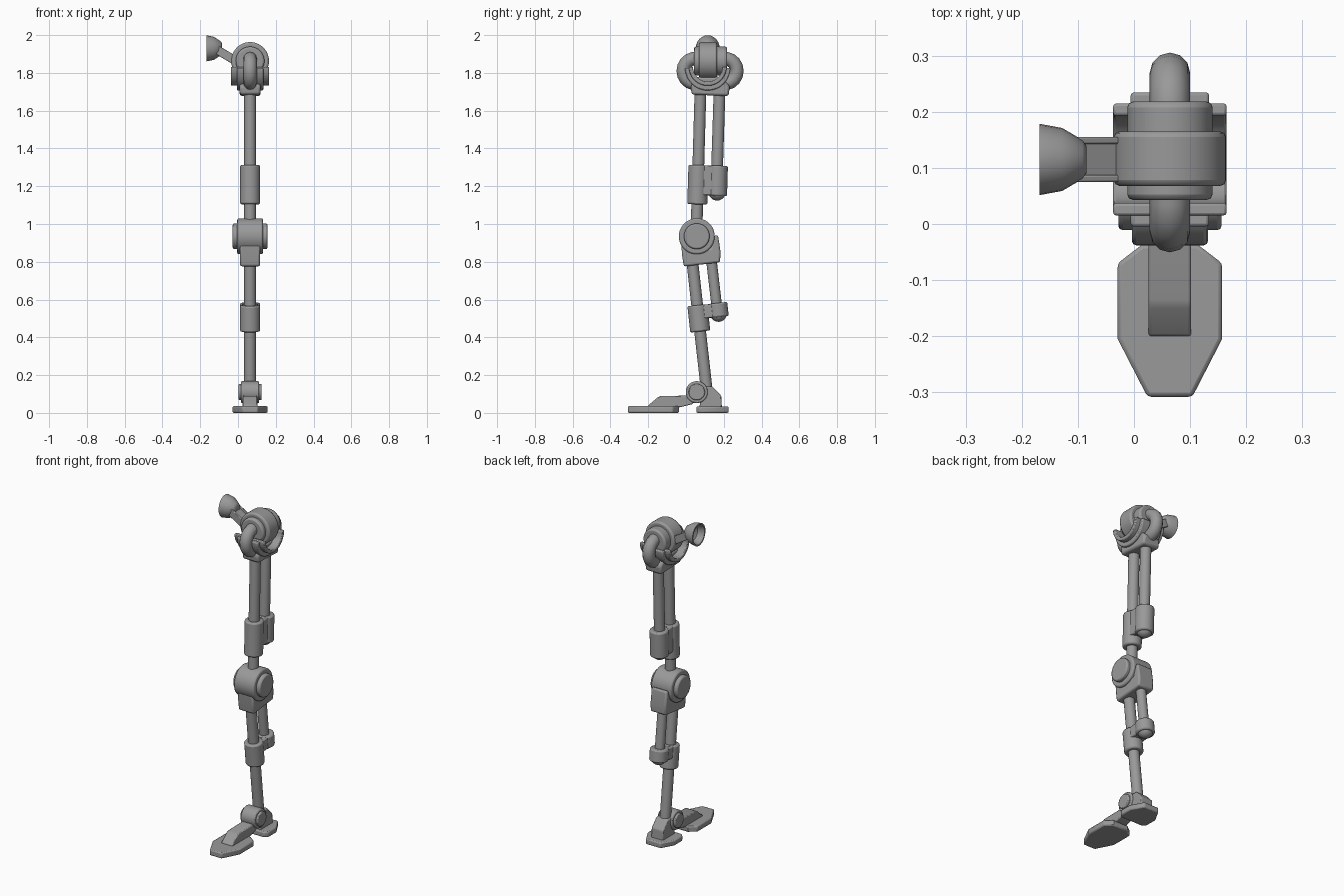
import bpy, bmesh, math
from mathutils import Vector, Matrix

if "Cube" in bpy.data.objects:
    bpy.data.objects.remove(bpy.data.objects["Cube"])

CX = 0.064  # centre line of the leg
V = Vector
gray = bpy.data.materials.new("metal_gray")
gray.diffuse_color = (0.32, 0.32, 0.32, 1)
gray.use_nodes = True
gray.node_tree.nodes["Principled BSDF"].inputs["Base Color"].default_value = gray.diffuse_color


def finish(name, bm, bevel=0.0, angle=35):
    bmesh.ops.recalc_face_normals(bm, faces=bm.faces)
    me = bpy.data.meshes.new(name)
    bm.to_mesh(me)
    bm.free()
    ob = bpy.data.objects.new(name, me)
    bpy.context.collection.objects.link(ob)
    me.materials.append(gray)
    if bevel:
        m = ob.modifiers.new("bevel", 'BEVEL')
        m.width, m.segments, m.limit_method = bevel, 2, 'ANGLE'
        m.angle_limit = math.radians(40)
    bpy.ops.object.select_all(action='DESELECT')
    ob.select_set(True)
    bpy.context.view_layer.objects.active = ob
    bpy.ops.object.shade_smooth_by_angle(angle=math.radians(angle))
    return ob


def rod(name, a, b, r, bevel=0.0, seg=32):
    a, b = V(a), V(b)
    d = b - a
    bm = bmesh.new()
    mat = Matrix.Translation((a + b) / 2) @ d.to_track_quat('Z', 'Y').to_matrix().to_4x4()
    bmesh.ops.create_cone(bm, cap_ends=True, segments=seg, radius1=r, radius2=r,
                          depth=d.length, matrix=mat)
    return finish(name, bm, bevel)


def axle(name, y, z, r, half, bevel):
    return rod(name, (CX - half, y, z), (CX + half, y, z), r, bevel, 48)


def prism(name, pts, axis, lo, hi, bevel=0.0):
    """Extrude a 2D outline along x (points are y, z) or z (points are x, y)."""
    bm = bmesh.new()
    make = (lambda p: (lo, p[0], p[1])) if axis == 'x' else (lambda p: (p[0], p[1], lo))
    f = bm.faces.new([bm.verts.new(make(p)) for p in pts])
    ext = bmesh.ops.extrude_face_region(bm, geom=[f])
    step = V((hi - lo, 0, 0)) if axis == 'x' else V((0, 0, hi - lo))
    bmesh.ops.translate(bm, vec=step, verts=[v for v in ext['geom'] if isinstance(v, bmesh.types.BMVert)])
    return finish(name, bm, bevel)


def arc(cy, cz, r, a0, a1, n=24):
    return [(cy + r * math.cos(math.radians(a0 + (a1 - a0) * i / n)),
             cz + r * math.sin(math.radians(a0 + (a1 - a0) * i / n))) for i in range(n + 1)]


def box(name, centre, size, rot=None, bevel=0.0):
    bm = bmesh.new()
    mat = Matrix.Translation(centre) @ (rot or Matrix()) @ Matrix.Diagonal((*size, 1))
    bmesh.ops.create_cube(bm, size=1, matrix=mat)
    return finish(name, bm, bevel)


def clamp(name, top, down, gap, long, short, r=0.053):
    """Sleeve on the front rod joined to a shorter round-ended sleeve on the rear rod."""
    top, down = V(top), V(down).normalized()
    back = V((1, 0, 0)).cross(down)
    back = back if back.y > 0 else -back
    rear = top + back * gap
    rod(name + "_front_sleeve", top, top + down * long, r, 0.008)
    rod(name + "_rear_sleeve", rear, rear + down * short, r, 0.008)
    rot = Matrix((V((1, 0, 0)), back, -down)).transposed().to_4x4()
    mid = (top + rear) / 2 + down * short / 2
    box(name + "_bridge", mid, (r * 1.6, gap * 0.8, short - 0.004), rot, 0.006)
    bm = bmesh.new()
    bmesh.ops.create_uvsphere(bm, u_segments=24, v_segments=12, radius=r * 0.85,
                              matrix=Matrix.Translation(rear + down * (short - 0.02)) @ rot)
    finish(name + "_rear_dome", bm)


# Hip: stepped drum with its axis front to back
HZ, HY = 1.863, 0.115
rod("hip_drum", (CX, 0.068, HZ), (CX, 0.165, HZ), 0.1, 0.01, 48)
rod("hip_drum_core", (CX, 0.043, HZ), (CX, 0.218, HZ), 0.076, 0.01, 48)

# Hip cradle: open half-pipe cups under the drum
CZ = 1.832
prism("hip_cradle_lips", arc(HY, CZ, 0.1, 180, 360) + arc(HY, CZ, 0.078, 360, 180),
      'x', CX - 0.101, CX + 0.101, 0.005)
prism("hip_cradle", arc(HY, CZ - 0.005, 0.12, 180, 360) + arc(HY, CZ - 0.005, 0.085, 360, 180),
      'x', CX - 0.07, CX + 0.07, 0.006)
prism("hip_socket", [(0.03, 1.685), (0.225, 1.677), (0.232, 1.73), (0.18, 1.78), (0.06, 1.78), (0.025, 1.73)],
      'x', CX - 0.055, CX + 0.055, 0.012)

# Curved tubes in front of and behind the hip
for name, s in (("front_hip_tube", -1), ("rear_hip_tube", 1)):
    cu = bpy.data.curves.new(name, 'CURVE')
    cu.dimensions = '3D'
    cu.bevel_depth, cu.bevel_resolution, cu.use_fill_caps = 0.036, 4, True
    sp = cu.splines.new('POLY')
    path = [(0.045, 1.875)] + [(0.078 + 0.064 * math.cos(math.radians(a)), 1.81 + 0.066 * math.sin(math.radians(a)))
                               for a in range(80, -81, -20)] + [(0.045, 1.735)]
    sp.points.add(len(path) - 1)
    for p, (y, z) in zip(sp.points, path):
        p.co = (CX, 0.1275 + s * y, z, 1)
    ob = bpy.data.objects.new(name, cu)
    bpy.context.collection.objects.link(ob)
    bpy.ops.object.select_all(action='DESELECT')
    ob.select_set(True)
    bpy.context.view_layer.objects.active = ob
    bpy.ops.object.convert(target='MESH')
    ob = bpy.context.object
    ob.data.materials.clear()
    ob.data.materials.append(gray)
    bpy.ops.object.shade_smooth_by_angle(angle=math.radians(35))

# Side arm: grooved bar ending in a hollow cup
a, b = V((-0.11, HY, 1.922)), V((0.01, HY, 1.85))
tilt = Matrix.Rotation(math.atan2(a.z - b.z, b.x - a.x), 4, 'Y')
box("arm_web", (a + b) / 2, ((b - a).length, 0.07, 0.028), tilt)
for s in (-1, 1):
    box("arm_rail", (a + b) / 2 + V((0, s * 0.034, 0)), ((b - a).length, 0.012, 0.046), tilt, 0.003)

bm = bmesh.new()
N = 24
profile = [(-0.085, 0.026), (-0.092, 0.038), (-0.128, 0.061), (-0.168, 0.069), (-0.168, 0.06), (-0.13, 0.045), (-0.115, 0.02)]
rings = [[bm.verts.new((x, HY + 0.92 * r * math.cos(2 * math.pi * i / N), 1.93 + r * math.sin(2 * math.pi * i / N)))
          for i in range(N)] for x, r in profile]
for r0, r1 in zip(rings, rings[1:]):
    for i in range(N):
        bm.faces.new((r0[i], r0[(i + 1) % N], r1[(i + 1) % N], r1[i]))
bm.faces.new(rings[0])
bm.faces.new(rings[-1])
finish("arm_cup", bm)

# Thigh rods and clamp
rod("thigh_front_rod", (CX, 0.077, 1.72), (CX, 0.056, 0.98), 0.031)
rod("thigh_rear_rod", (CX, 0.178, 1.72), (CX, 0.163, 1.25), 0.031)
clamp("thigh_clamp", (CX, 0.066, 1.312), (0, -0.03, -1), 0.103, 0.208, 0.16)

# Knee: drum with side caps and a bracket below
axle("knee_drum", 0.057, 0.935, 0.095, 0.068, 0.008)
axle("knee_caps", 0.057, 0.935, 0.068, 0.092, 0.008)
prism("knee_bracket", [(-0.012, 0.775), (0.18, 0.797), (0.183, 0.85), (0.17, 0.94), (0.15, 0.94),
                       (0.13, 0.87), (-0.025, 0.89), (-0.02, 0.83)], 'x', CX - 0.053, CX + 0.053, 0.012)

# Shin rods and clamp
rod("shin_front_rod", (CX, 0.03, 0.83), (CX, 0.112, 0.1), 0.031)
rod("shin_rear_rod", (CX, 0.132, 0.83), (CX, 0.167, 0.53), 0.028)
clamp("shin_clamp", (CX, 0.06, 0.57), (0, 0.112, -1), 0.106, 0.14, 0.075)

# Ankle joint
axle("ankle_drum", 0.057, 0.11, 0.058, 0.048, 0.006)
axle("ankle_pin", 0.057, 0.11, 0.043, 0.061, 0.005)

# Heel
prism("heel_block", [(0.07, 0.025), (0.09, 0.14), (0.14, 0.14), (0.187, 0.09), (0.19, 0.025)],
      'x', CX - 0.04, CX + 0.04, 0.006)


def mirrored(half):
    return [(CX + x, y) for x, y in half] + [(CX - x, y) for x, y in reversed(half)]


prism("heel_plate", mirrored([(0.075, 0.055), (0.092, 0.075), (0.092, 0.15), (0.05, 0.226)]), 'z', 0, 0.034, 0.007)

# Toe arm and plate
prism("toe_arm", [(0.05, 0.06), (0.03, 0.045), (-0.03, 0.03), (-0.2, 0.025), (-0.2, 0.04), (-0.15, 0.082),
                  (-0.135, 0.089), (0.03, 0.092), (0.06, 0.1)], 'x', CX - 0.038, CX + 0.038, 0.005)
prism("toe_plate", mirrored([(0.04, -0.308), (0.093, -0.205), (0.093, -0.07), (0.05, -0.037)]), 'z', 0, 0.036, 0.007)
